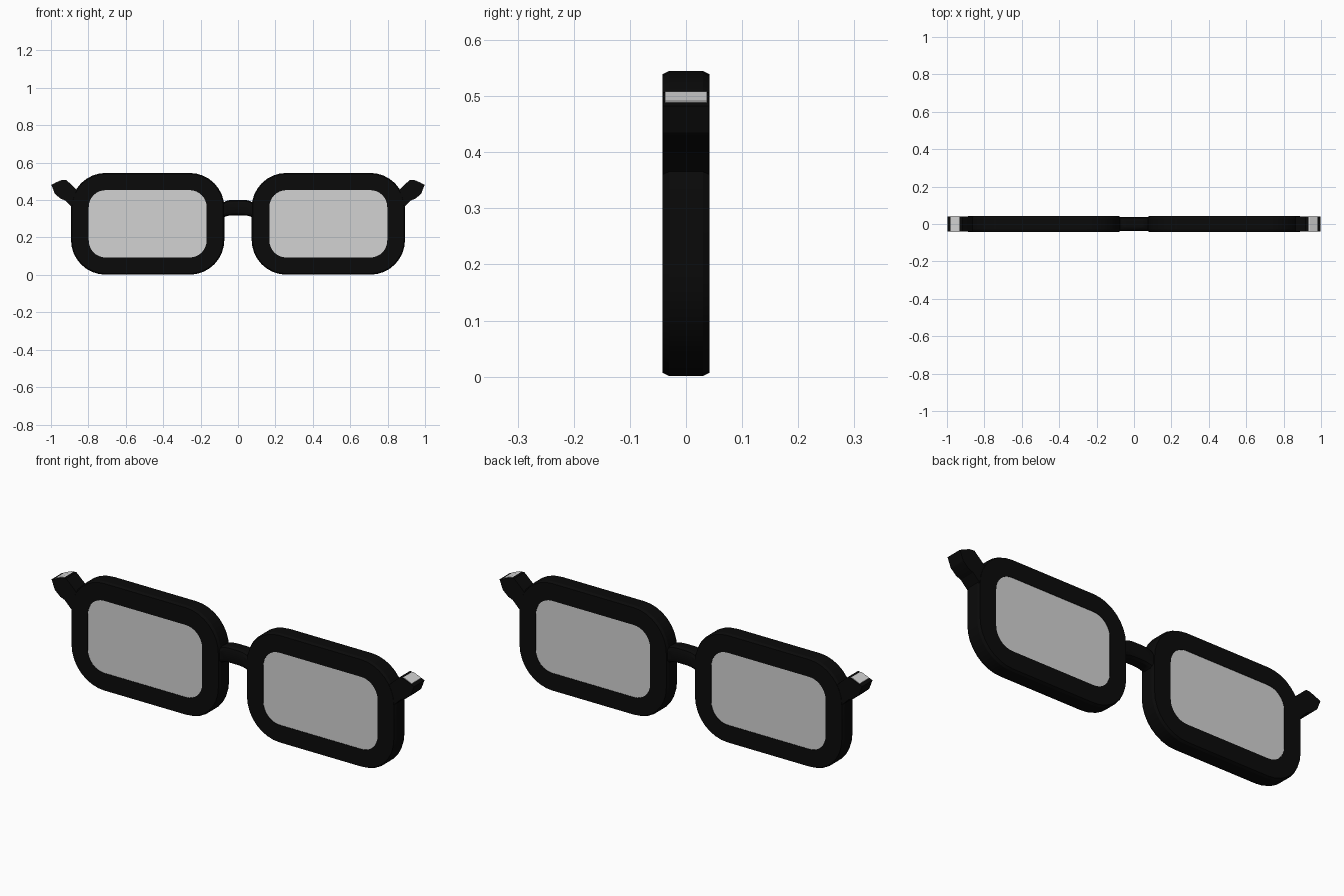
import bpy, bmesh, math
from mathutils import Vector

cube = bpy.data.objects.get("Cube")
if cube:
    bpy.data.objects.remove(cube, do_unlink=True)

DEPTH = 0.042          # half thickness of the frame
MID_X, MID_Z = 0.483, 0.273


def material(name, value, rough):
    m = bpy.data.materials.new(name)
    m.use_nodes = True
    m.diffuse_color = (value, value, value, 1)
    node = m.node_tree.nodes["Principled BSDF"]
    node.inputs["Base Color"].default_value = (value, value, value, 1)
    node.inputs["Roughness"].default_value = rough
    return m


black = material("black_plastic", 0.003, 0.5)
grey = material("pale_grey", 0.65, 0.4)


def rounded_rect(half_w, half_h, radius, y, cx, segs=8):
    pts = []
    for k, (sx, sz) in enumerate([(1, 1), (-1, 1), (-1, -1), (1, -1)]):
        for i in range(segs + 1):
            a = math.radians(90 * (k + i / segs))
            pts.append(Vector((cx + sx * (half_w - radius) + radius * math.cos(a), y,
                               MID_Z + sz * (half_h - radius) + radius * math.sin(a))))
    return pts


def loft(name, rings, mat, closed=False):
    """Skin matching rings; either join last to first or cap both ends."""
    bm = bmesh.new()
    loops = [[bm.verts.new(p) for p in ring] for ring in rings]
    pairs = list(zip(loops, loops[1:]))
    if closed:
        pairs.append((loops[-1], loops[0]))
    else:
        bm.faces.new(loops[0])
        bm.faces.new(loops[-1])
    for a, b in pairs:
        for i in range(len(a)):
            j = (i + 1) % len(a)
            bm.faces.new((a[i], a[j], b[j], b[i]))
    bmesh.ops.recalc_face_normals(bm, faces=bm.faces)
    mesh = bpy.data.meshes.new(name)
    bm.to_mesh(mesh)
    bm.free()
    mesh.materials.append(mat)
    obj = bpy.data.objects.new(name, mesh)
    bpy.context.collection.objects.link(obj)
    bpy.ops.object.select_all(action="DESELECT")
    bpy.context.view_layer.objects.active = obj
    obj.select_set(True)
    bpy.ops.object.shade_smooth_by_angle(angle=math.radians(22))
    return obj


def plate(name, outline, layers, mat):
    """Extrude an x-z outline through the given y layers."""
    return loft(name, [[Vector((x, y, z)) for x, z in outline] for y in layers], mat)


for side, s in (("left", 1), ("right", -1)):
    cx = s * MID_X

    # Rim with softened outer edges
    sections = [(0.315, 0.18, 0.09, -DEPTH), (0.404, 0.266, 0.18, -DEPTH),
                (0.41, 0.272, 0.186, -0.03), (0.41, 0.272, 0.186, 0.03),
                (0.404, 0.266, 0.18, DEPTH), (0.315, 0.18, 0.09, DEPTH)]
    loft(side + "_rim", [rounded_rect(*sec, cx) for sec in sections], black, closed=True)

    # Thick lens, almost flush with the rim
    loft(side + "_lens",
         [rounded_rect(0.32, 0.185, 0.095, y, cx) for y in (-0.04, 0.04)], grey)

    # Hinge stub rising outwards from the rim's upper corner
    stub = [(0.84, 0.43), (0.875, 0.468), (0.918, 0.507), (0.94, 0.506), (0.998, 0.482),
            (0.98, 0.435), (0.95, 0.408), (0.925, 0.398), (0.885, 0.358), (0.85, 0.36)]
    plate(side + "_hinge", [(s * x, z) for x, z in stub], (-0.041, 0.041), black)

    # Pale inlay on the hinge's sloping top
    inlay = [(0.932, 0.507), (0.942, 0.508), (0.982, 0.491), (0.981, 0.486), (0.94, 0.503)]
    plate(side + "_hinge_inlay", [(s * x, z) for x, z in inlay], (-0.037, 0.037), grey)

# Arched bridge between the rims
steps = [i / 6 - 1 for i in range(13)]
sections = []
for t in steps:
    top = 0.402 - 0.04 * t ** 4
    low = 0.318 - 0.035 * t ** 4
    ring = []
    for i in range(12):
        a = math.tau * (i + 0.5) / 12
        soft = lambda v: math.copysign(abs(v) ** 0.5, v)
        ring.append(Vector((0.1 * t, 0.038 * soft(math.cos(a)),
                            (top + low) / 2 + (top - low) / 2 * soft(math.sin(a)))))
    sections.append(ring)
loft("bridge", sections, black)
